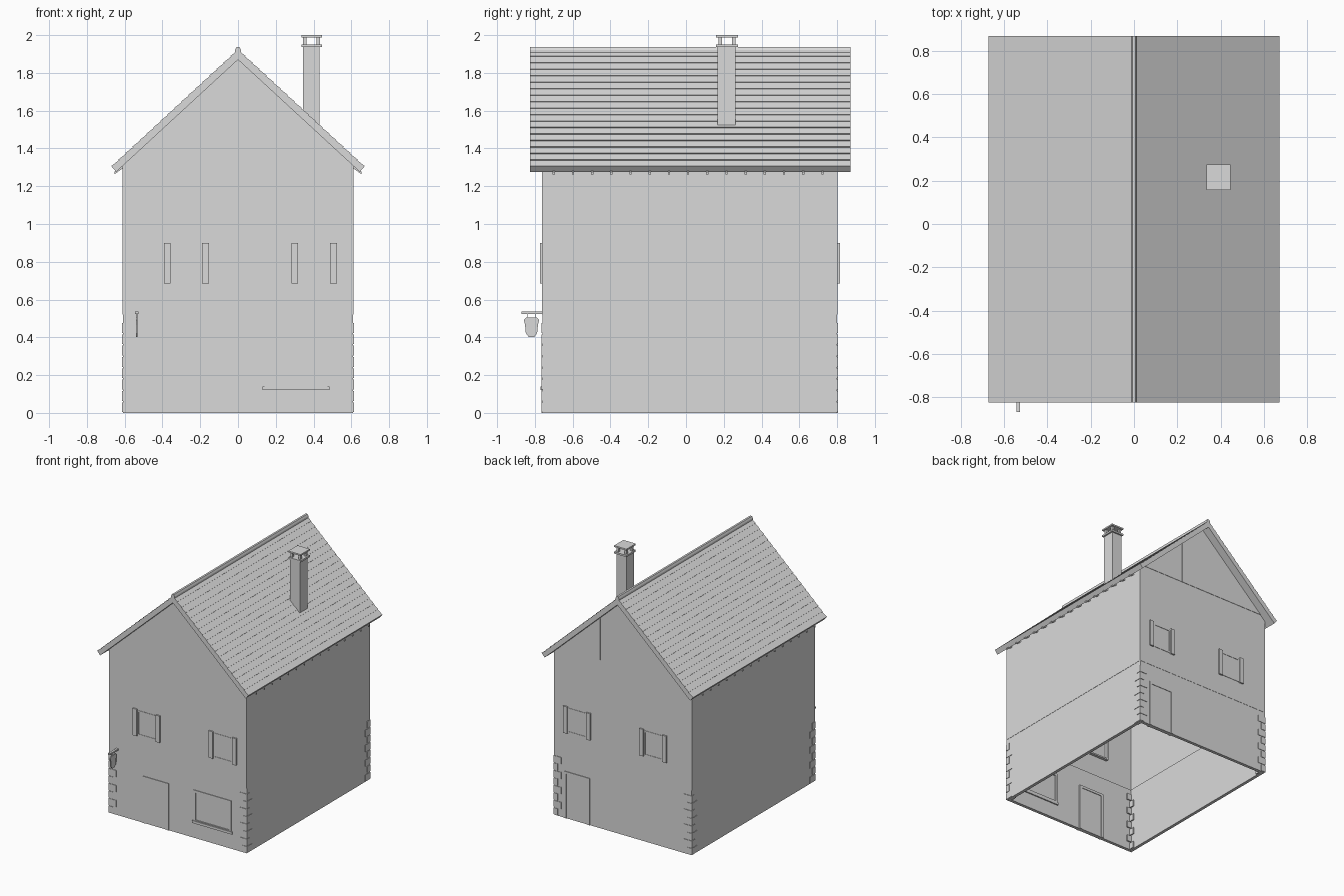
import bpy, bmesh
from mathutils import Vector

cube = bpy.data.objects.get("Cube")
if cube:
    bpy.data.objects.remove(cube, do_unlink=True)

grey = bpy.data.materials.new("plain_grey")
grey.use_nodes = True
grey.diffuse_color = (0.7, 0.7, 0.7, 1)
grey.node_tree.nodes["Principled BSDF"].inputs["Base Color"].default_value = (0.7, 0.7, 0.7, 1)


def finish(name, bm):
    bmesh.ops.recalc_face_normals(bm, faces=bm.faces)
    mesh = bpy.data.meshes.new(name)
    bm.to_mesh(mesh)
    bm.free()
    mesh.materials.append(grey)
    obj = bpy.data.objects.new(name, mesh)
    bpy.context.collection.objects.link(obj)
    return obj


def add_prism(bm, points, direction):
    """Extrude a closed planar outline along a direction."""
    face = bm.faces.new([bm.verts.new(p) for p in points])
    out = bmesh.ops.extrude_face_region(bm, geom=[face], use_keep_orig=True)
    verts = [g for g in out["geom"] if isinstance(g, bmesh.types.BMVert)]
    bmesh.ops.translate(bm, verts=verts, vec=direction)


def add_box(bm, x, y, z):
    outline = [(x[0], y[0], z[0]), (x[1], y[0], z[0]), (x[1], y[1], z[0]), (x[0], y[1], z[0])]
    add_prism(bm, outline, Vector((0, 0, z[1] - z[0])))


def boxes(name, *specs):
    bm = bmesh.new()
    for spec in specs:
        add_box(bm, *spec)
    return finish(name, bm)


def profile_y(name, points, y0, y1):
    bm = bmesh.new()
    add_prism(bm, [(x, y0, z) for x, z in points], Vector((0, y1 - y0, 0)))
    return finish(name, bm)


W, FRONT, BACK = 0.61, -0.76, 0.80
STOREY, EAVE, APEX = 0.52, 1.308, 1.87
SLOPE = (APEX - EAVE) / W


def wall_span(side, inner, outer):
    """Depth range at the front (-1) or back (+1) wall."""
    face = FRONT if side < 0 else BACK
    return sorted((face - side * inner, face + side * outer))


# Lower storey: thicker shell, open underneath
t = 0.025
boxes("lower_walls",
      ((-W, W), (FRONT, FRONT + t), (0, STOREY)),
      ((-W, W), (BACK - t, BACK), (0, STOREY)),
      ((-W, -W + t), (FRONT, BACK), (0, STOREY)),
      ((W - t, W), (FRONT, BACK), (0, STOREY)))

# Upper storey: side walls and gabled end walls, a hair proud of the lower storey
e, t = 0.002, 0.012
for side, label in ((-1, "right"), (1, "left")):
    boxes(f"upper_{label}_wall",
          (sorted((side * (W - t), side * (W + e))), (FRONT, BACK), (STOREY, EAVE)))
for side, label in ((-1, "front"), (1, "back")):
    y0, y1 = wall_span(side, t, e)
    profile_y(f"{label}_gable_wall",
              [(-W, STOREY), (W, STOREY), (W, EAVE), (0, APEX), (-W, EAVE)], y0, y1)
    half = (APEX - 1.35) / SLOPE
    y0, y1 = wall_span(side, 0, 0.005)
    profile_y(f"{label}_gable_boarding", [(-half, 1.35), (half, 1.35), (0, APEX)], y0, y1)
    x = side * 0.2
    boxes(f"{label}_gable_batten",
          ((x - 0.004, x + 0.004), wall_span(side, 0, 0.008), (1.35, APEX - 0.2 * SLOPE)))

# Corner quoins, alternating long and short
bm = bmesh.new()
for sx in (-1, 1):
    for side in (-1, 1):
        for i in range(8):
            lx, ly = (0.065, 0.035) if i % 2 else (0.035, 0.065)
            z = i * 0.06
            add_box(bm, sorted((sx * (W - lx), sx * (W + 0.004))),
                    wall_span(side, ly, 0.004), (z + 0.004, z + 0.056))
finish("corner_quoins", bm)


def frame(name, side, x, z, w=0.018, bottom=True):
    """Four-sided (or three-sided) frame set through an end wall."""
    y = wall_span(side, 0.035, 0.005)
    parts = [((x[0], x[0] + w), y, z), ((x[1] - w, x[1]), y, z),
             (x, y, (z[1] - w, z[1]))]
    if bottom:
        parts.append((x, y, (z[0], z[0] + w)))
    return boxes(name, *parts)


# Upper windows with paired shutters, same layout on both ends
for side, label in ((-1, "front"), (1, "back")):
    for n, (a, b) in enumerate(((-0.375, -0.172), (0.30, 0.505)), 1):
        frame(f"{label}_upper_window_{n}", side, (a + 0.018, b - 0.018), (0.69, 0.89), 0.012)
        boxes(f"{label}_shutters_{n}",
              *[((c - 0.018, c + 0.018), wall_span(side, 0, 0.014), (0.685, 0.90))
                for c in (a, b)])

# Doors
for side, label, x in ((-1, "front", (-0.31, -0.08)), (1, "back", (0.29, 0.52))):
    frame(f"{label}_door_frame", side, x, (0, 0.375), 0.02, bottom=False)
    boxes(f"{label}_door",
          ((x[0] + 0.02, x[1] - 0.02), wall_span(side, 0.03, 0.001), (0, 0.355)))

# Ground floor shop window with sill and lintel
frame("ground_window_frame", -1, (0.14, 0.475), (0.13, 0.385))
boxes("ground_window_sill", ((0.13, 0.485), wall_span(-1, 0.035, 0.01), (0.12, 0.14)))

# Roof: each half is a profile of overlapping tile rows
ridge, eave_tip = Vector((0, 1.92)), Vector((0.668, 1.303))
along = eave_tip - ridge
normal = Vector((-along.y, along.x)).normalized()
ROWS = 18
Y0, Y1 = -0.825, 0.87
for sx, label in ((-1, "right"), (1, "left")):
    outline = []
    for i in range(ROWS):
        outline.append(ridge + along * (i / ROWS))
        outline.append(ridge + along * ((i + 1) / ROWS) + normal * 0.005)
    outline += [eave_tip, Vector((0.645, APEX - 0.645 * SLOPE)), Vector((0, APEX))]
    profile_y(f"{label}_roof_tiles", [(sx * p.x, p.y) for p in outline], Y0, Y1)

    # Rafter tails under the eave
    bm = bmesh.new()
    for i in range(15):
        y = -0.70 + i * 0.1016
        xs = (0.58, 0.655)
        pts = [(sx * x, y - 0.006, APEX + d - x * SLOPE)
               for x, d in ((xs[0], 0.01), (xs[1], 0.01), (xs[1], -0.004), (xs[0], -0.02))]
        add_prism(bm, pts, Vector((0, 0.012, 0)))
    finish(f"{label}_rafter_tails", bm)

# Ridge cap
profile_y("ridge_cap", [(-0.015, 1.89), (0.015, 1.89), (0.015, 1.922), (0.008, 1.937),
                        (-0.008, 1.937), (-0.015, 1.922)], Y0, Y1)

# Chimney: shaft, ledge, corner posts and cap slab
cx, cy = (0.335, 0.445), (0.158, 0.275)
boxes("chimney_shaft", ((0.343, 0.432), (0.166, 0.262), (1.5, 1.94)))
boxes("chimney_ledge", (cx, cy, (1.936, 1.95)))
boxes("chimney_posts",
      *[((x, x + 0.018), (y, y + 0.018), (1.95, 1.988))
        for x in (0.345, 0.415) for y in (0.172, 0.243)])
boxes("chimney_cap", (cx, cy, (1.988, 2.0)))

# Hanging shield sign on a bracket
SX = -0.535
boxes("sign_bracket", ((SX - 0.009, SX + 0.009), (-0.87, FRONT), (0.524, 0.536)))
right_half = [(0.028, 0.505), (0.040, 0.492), (0.034, 0.465), (0.030, 0.422), (0.015, 0.402)]
shield = right_half + [(-y, z) for y, z in reversed(right_half)]
bm = bmesh.new()
add_prism(bm, [(SX - 0.004, y - 0.818, z) for y, z in shield], Vector((0.008, 0, 0)))
finish("sign_shield", bm)
boxes("sign_hangers", *[((SX - 0.002, SX + 0.002), (y, y + 0.004), (0.50, 0.526))
                        for y in (-0.842, -0.798)])
